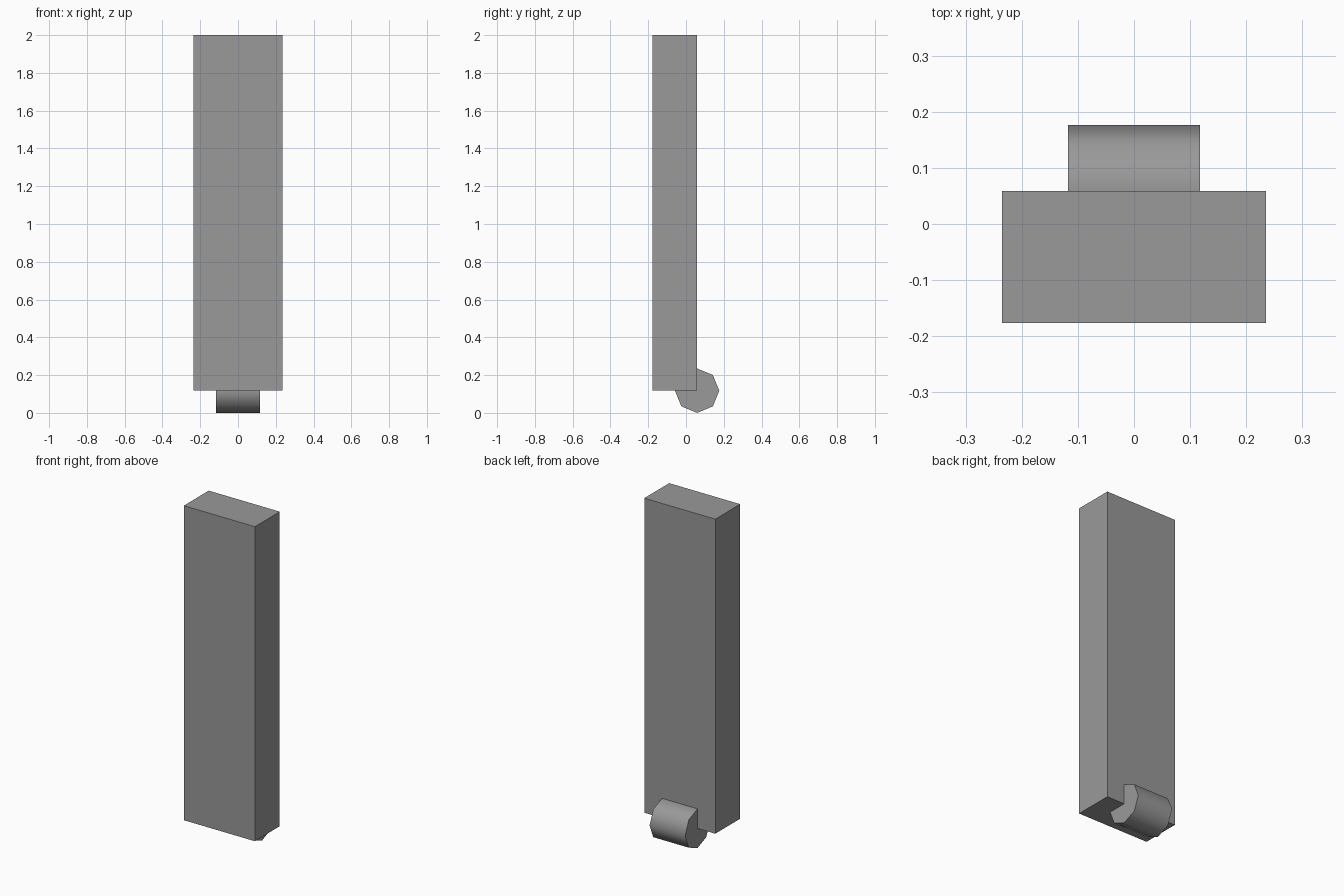
import bpy
import math

if "Cube" in bpy.data.objects:
    bpy.data.objects.remove(bpy.data.objects["Cube"])

R = 0.1176          # hinge barrel radius
HINGE_Y = 0.0588    # barrel axis lies on the panel's lower back edge

# Dark grey for both parts
grey = bpy.data.materials.new("dark_grey")
grey.diffuse_color = (0.32, 0.32, 0.32, 1)
grey.use_nodes = True
grey.node_tree.nodes["Principled BSDF"].inputs["Base Color"].default_value = grey.diffuse_color

# Upright panel
bpy.ops.mesh.primitive_cube_add(size=1, location=(0, HINGE_Y - R, (2 + R) / 2))
panel = bpy.context.object
panel.name = "panel"
panel.scale = (4 * R, 2 * R, 2 - R)
bpy.ops.object.transform_apply(location=False, rotation=False, scale=True)
panel.data.materials.append(grey)

# Eight-sided barrel lying along x, smooth around, sharp at the ends
bpy.ops.mesh.primitive_cylinder_add(vertices=8, radius=R, depth=2 * R,
                                    location=(0, HINGE_Y, R),
                                    rotation=(0, math.pi / 2, 0))
barrel = bpy.context.object
barrel.name = "hinge_barrel"
bpy.ops.object.transform_apply(location=False, rotation=True, scale=False)
bpy.ops.object.shade_smooth_by_angle(angle=math.radians(60))
barrel.data.materials.append(grey)
